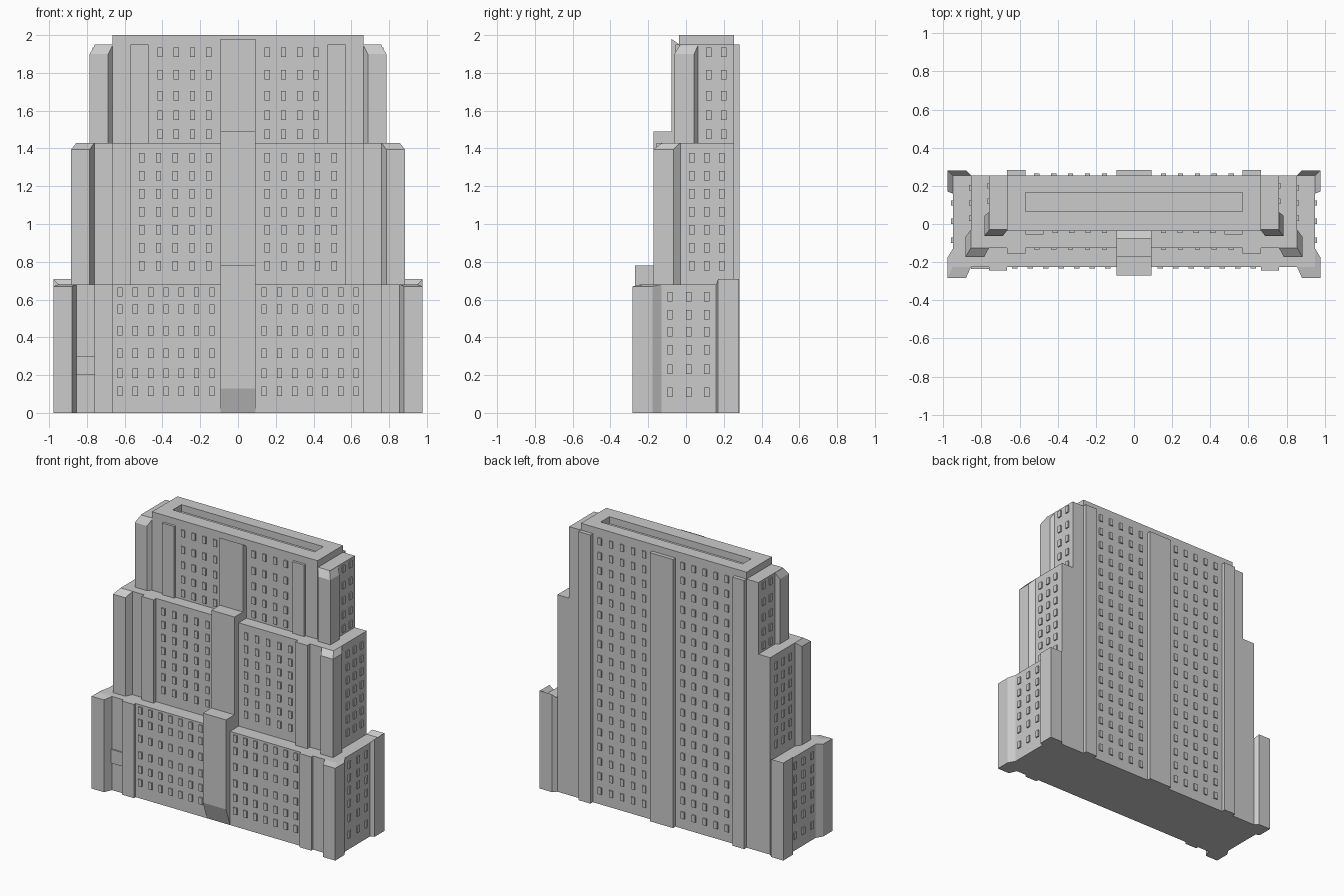
import bpy, bmesh

if "Cube" in bpy.data.objects:
    bpy.data.objects.remove(bpy.data.objects["Cube"])

BACK = 0.255


def finish(name, bm):
    bmesh.ops.recalc_face_normals(bm, faces=bm.faces)
    me = bpy.data.meshes.new(name)
    bm.to_mesh(me)
    bm.free()
    ob = bpy.data.objects.new(name, me)
    bpy.context.collection.objects.link(ob)
    return ob


def add_loft(bm, rings):
    """Join equal-length rings of points and cap both ends."""
    vs = [[bm.verts.new(p) for p in r] for r in rings]
    n = len(vs[0])
    for a, b in zip(vs, vs[1:]):
        for i in range(n):
            j = (i + 1) % n
            bm.faces.new((a[i], a[j], b[j], b[i]))
    bm.faces.new(vs[0])
    bm.faces.new(vs[-1])


def rect(x0, x1, y0, y1, z):
    return [(x0, y0, z), (x1, y0, z), (x1, y1, z), (x0, y1, z)]


def add_box(bm, x0, x1, y0, y1, z0, z1):
    add_loft(bm, [rect(x0, x1, y0, y1, z0), rect(x0, x1, y0, y1, z1)])


def boxes(name, items):
    bm = bmesh.new()
    for it in items:
        add_box(bm, *it)
    return finish(name, bm)


def corner_piers(name, bx, by, d, z0, zlow, ztop, back=False):
    """Mirrored pair of wrap-around corner piers with a sloped cap."""
    s = -1 if back else 1
    outer = [(-0.095, 0), (-0.07, -d), (0.028, -d), (0.028, 0.055 + 0.05 - d),
             (0, 0.095), (-0.095, 0.095)]
    inner = [(-0.095, 0), (-0.07, 0), (0, 0), (0, 0.06), (0, 0.095), (-0.095, 0.095)]
    if back:
        outer[3] = (0.028, 0.085)
    drop = [ztop, zlow, zlow, zlow, ztop, ztop]
    bm = bmesh.new()
    for m in (-1, 1):
        def pts(poly, zs):
            return [(m * (bx + x), by + s * y, z) for (x, y), z in zip(poly, zs)]
        vs = [[bm.verts.new(p) for p in r]
              for r in (pts(outer, [z0] * 6), pts(outer, drop))]
        top = [bm.verts.new(p) for p in pts(inner, [ztop] * 6)]
        # shared end points need no duplicate
        for i in (0, 4, 5):
            bm.verts.remove(top[i])
            top[i] = vs[1][i]
        for i in range(6):
            j = (i + 1) % 6
            bm.faces.new((vs[0][i], vs[0][j], vs[1][j], vs[1][i]))
            quad = list(dict.fromkeys((vs[1][i], vs[1][j], top[j], top[i])))
            if len(quad) > 2:
                bm.faces.new(quad)
        bm.faces.new(vs[0])
        bm.faces.new(top)
    return finish(name, bm)


def pilasters(name, x0, x1, y0, y1, z0, z1):
    boxes(name, [(x0, x1, y0, y1, z0, z1), (-x1, -x0, y0, y1, z0, z1)])


def spread(a, b, n):
    return [a + (b - a) * i / (n - 1) for i in range(n)]


W, H, P = 0.014, 0.025, 0.009   # window half width, half height, projection


def wall_windows(name, cols, rows, y):
    boxes(name, [(m * x - W, m * x + W, y - P, y + P, z - H, z + H)
                 for m in (-1, 1) for x in cols for z in rows])


def side_windows(name, cols, rows, x):
    boxes(name, [(m * x - P, m * x + P, y - W, y + W, z - H, z + H)
                 for m in (-1, 1) for y in cols for z in rows])


# Stepped tiers: half width, front y, bottom, top
boxes("lower_tier", [(-0.95, 0.95, -0.225, BACK, 0, 0.68)])
boxes("middle_tier", [(-0.855, 0.855, -0.125, BACK, 0.68, 1.43)])
boxes("upper_tier", [(-0.76, 0.76, -0.03, BACK, 1.43, 1.95)])

# Roof parapet with long recess
bm = bmesh.new()
add_loft(bm, [rect(-0.665, 0.665, -0.037, BACK, 1.43),
              rect(-0.665, 0.665, -0.037, BACK, 2.0),
              rect(-0.57, 0.57, 0.065, 0.165, 2.0),
              rect(-0.57, 0.57, 0.065, 0.165, 1.945)])
finish("roof_core", bm)

# Corner piers
corner_piers("lower_front_piers", 0.95, -0.225, 0.057, 0, 0.67, 0.68)
corner_piers("lower_rear_piers", 0.95, BACK, 0.026, 0, 0.71, 0.68, back=True)
corner_piers("middle_front_piers", 0.855, -0.125, 0.047, 0.68, 1.395, 1.43)
corner_piers("upper_front_piers", 0.757, -0.03, 0.032, 1.43, 1.90, 1.95)

# Flat pilasters
pilasters("lower_pilasters", 0.665, 0.76, -0.245, -0.2, 0, 0.68)
pilasters("middle_pilasters", 0.57, 0.665, -0.155, -0.1, 0.68, 1.43)
pilasters("upper_pilasters", 0.475, 0.57, -0.055, 0, 1.43, 1.95)
pilasters("rear_pilasters", 0.57, 0.665, 0.22, 0.283, 0, 1.95)

# Central shafts: side profiles extruded across x
C = 0.093
shafts = {
    "lower_shaft": [(-0.1, 0), (-0.225, 0), (-0.27, 0.13), (-0.27, 0.78), (-0.1, 0.78)],
    "middle_shaft": [(0, 0.68), (-0.173, 0.68), (-0.173, 1.49), (0, 1.49)],
    "upper_shaft": [(0, 1.43), (-0.077, 1.43), (-0.077, 1.98), (-0.035, 1.95), (0, 1.95)],
    "rear_shaft": [(0.2, 0), (0.283, 0), (0.283, 1.95), (0.2, 1.95)],
}
for name, prof in shafts.items():
    bm = bmesh.new()
    add_loft(bm, [[(x, y, z) for y, z in prof] for x in (-C, C)])
    finish(name, bm)

# Small panel on the left of the lower front
boxes("wall_panel", [(-0.855, -0.76, -0.235, -0.2, 0.2, 0.3)])

# Windows
low_rows = [0.115, 0.21, 0.315, 0.435, 0.55, 0.64]
mid_rows = spread(0.78, 1.35, 7)
top_rows = [1.475, 1.575, 1.68, 1.79, 1.91]
wall_windows("lower_windows", spread(0.138, 0.625, 7), low_rows, -0.225)
wall_windows("middle_windows", spread(0.155, 0.51, 5), mid_rows, -0.125)
wall_windows("upper_windows", spread(0.155, 0.413, 4), top_rows, -0.037)
wall_windows("rear_windows", spread(0.155, 0.51, 5), spread(0.1, 1.91, 18), BACK)
side_windows("lower_side_windows", [-0.085, 0.015, 0.11],
             [0.11, 0.23, 0.335, 0.43, 0.52, 0.615], 0.95)
side_windows("middle_side_windows", [0.03, 0.11, 0.19], mid_rows, 0.855)
side_windows("upper_side_windows", [0.12, 0.2], top_rows, 0.76)
